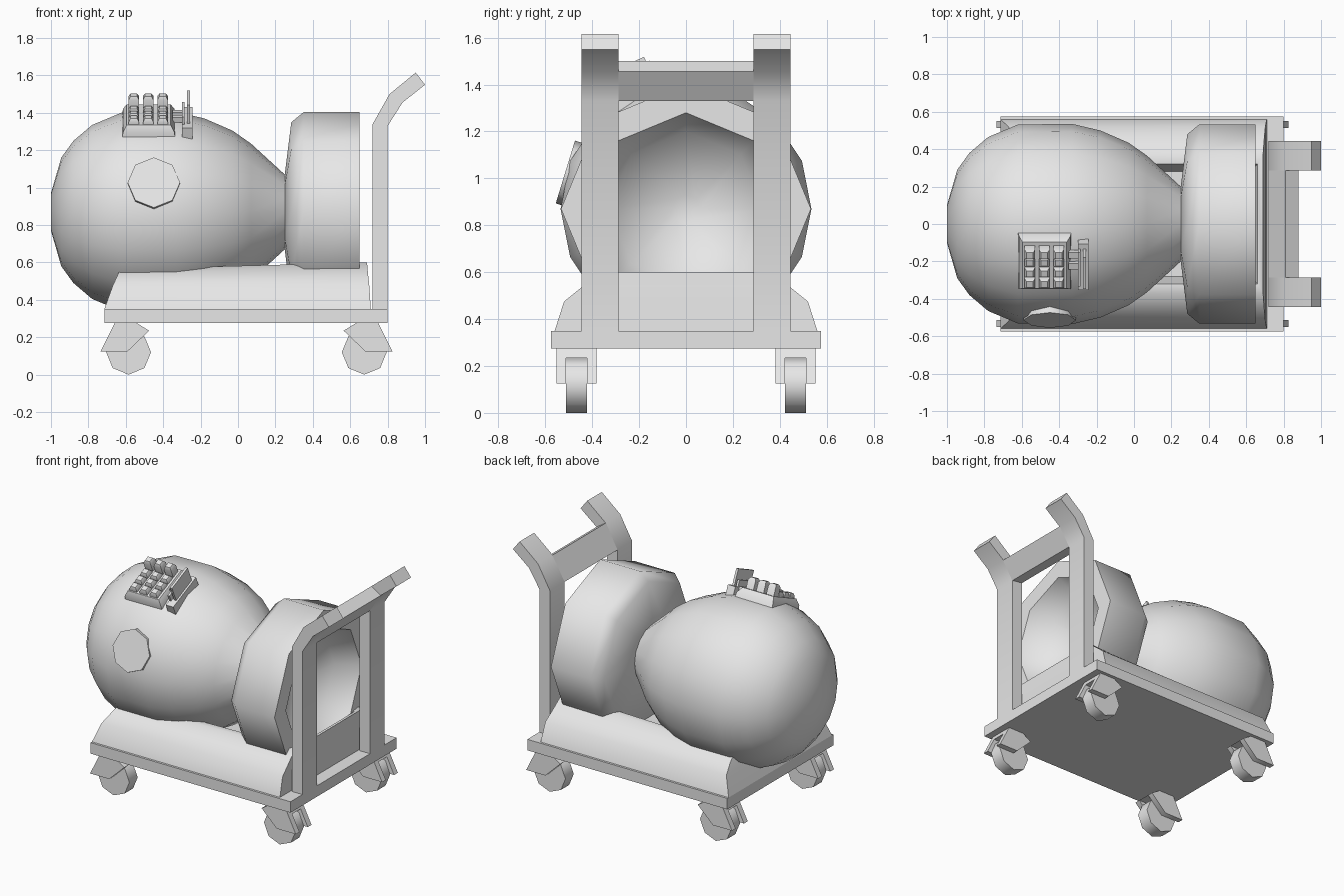
import bpy, bmesh
from math import sin, cos, pi, radians
from mathutils import Matrix, Vector

cube = bpy.data.objects.get("Cube")
if cube:
    bpy.data.objects.remove(cube, do_unlink=True)

grey = bpy.data.materials.new("plain grey")
grey.use_nodes = True
GREY = (0.8, 0.8, 0.8, 1)
grey.diffuse_color = GREY
grey.node_tree.nodes["Principled BSDF"].inputs["Base Color"].default_value = GREY


def loft(name, loops, matrix=Matrix()):
    """Skin a series of equal-length point loops and cap both ends."""
    bm = bmesh.new()
    rings = [[bm.verts.new(matrix @ Vector(p)) for p in loop] for loop in loops]
    n = len(rings[0])
    for a, b in zip(rings, rings[1:]):
        for i in range(n):
            j = (i + 1) % n
            bm.faces.new((a[i], a[j], b[j], b[i]))
    bm.faces.new(rings[0])
    bm.faces.new(rings[-1])
    bmesh.ops.recalc_face_normals(bm, faces=bm.faces)
    mesh = bpy.data.meshes.new(name)
    bm.to_mesh(mesh)
    bm.free()
    mesh.materials.append(grey)
    obj = bpy.data.objects.new(name, mesh)
    bpy.context.collection.objects.link(obj)
    bpy.ops.object.select_all(action="DESELECT")
    obj.select_set(True)
    bpy.context.view_layer.objects.active = obj
    bpy.ops.object.shade_smooth_by_angle(angle=radians(50))
    return obj


def rect(x0, x1, y0, y1, z):
    return [(x0, y0, z), (x1, y0, z), (x1, y1, z), (x0, y1, z)]


def box(name, x0, x1, y0, y1, z0, z1, matrix=Matrix()):
    return loft(name, [rect(x0, x1, y0, y1, z) for z in (z0, z1)], matrix)


def prism(name, profile, y0, y1):
    return loft(name, [[(x, y, z) for x, z in profile] for y in (y0, y1)])


AXIS = Matrix.Translation((0, 0, 0.87))


def revolve(name, profile, sides):
    """Turn an (x, radius) profile around the lengthwise axis."""
    turns = [2 * pi * i / sides for i in range(sides)]
    return loft(name, [[(x, r * sin(a), r * cos(a)) for a in turns]
                       for x, r in profile], AXIS)


# Round body with tapering neck, and the hollow flared end
revolve("body", [(-1, 0.1), (-0.945, 0.29), (-0.88, 0.38), (-0.78, 0.465),
                 (-0.62, 0.532), (-0.33, 0.535), (-0.18, 0.5), (-0.03, 0.435),
                 (0.07, 0.365), (0.25, 0.2), (0.3, 0.17)], 16)
revolve("flared_end", [(0.25, 0.17), (0.25, 0.2), (0.285, 0.48), (0.35, 0.533),
                       (0.65, 0.533), (0.65, 0.41), (0.5, 0.33), (0.4, 0.06)], 8)

# Flat round patch on the front of the body
tilt = AXIS @ Matrix.Rotation(radians(73), 4, "X")
loft("side_patch", [[(-0.45 + 0.14 * cos(i * pi / 4), 0.14 * sin(i * pi / 4), r)
                     for i in range(8)] for r in (0.5, 0.538)], tilt)

# Cart deck and padded cradle
box("deck", -0.715, 0.8, -0.575, 0.575, 0.275, 0.35)
steps = [(-0.715, 0.71, 0.56, 0.35, 0.35), (-0.67, 0.702, 0.52, 0.475, 0.475),
         (-0.645, 0.695, 0.44, 0.53, 0.54), (-0.63, 0.69, 0.37, 0.565, 0.6),
         (-0.58, 0.66, 0.32, 0.565, 0.59), (-0.54, 0.62, 0.28, 0.42, 0.42)]
loft("cradle", [[(x0, -y, z0), (x1, -y, z1), (x1, y, z1), (x0, y, z0)]
                for x0, x1, y, z0, z1 in steps])

# Push handle: two bent posts and a cross bar
post = [(0.72, 0.35), (0.72, 1.34), (0.81, 1.5), (0.95, 1.615),
        (1.0, 1.55), (0.88, 1.455), (0.8, 1.33), (0.8, 0.35)]
prism("right_post", post, -0.445, -0.287)
prism("left_post", post, 0.287, 0.445)
prism("cross_bar", [post[1], post[2], post[5], post[6]], -0.29, 0.29)

# Casters: octagonal wheel between two fork plates under a bridge
fork = [(-0.15, 0.125), (-0.075, 0.275), (0.045, 0.275), (0.11, 0.235), (-0.005, 0.125)]
bridge = [(-0.095, 0.235), (-0.075, 0.275), (0.045, 0.275), (0.11, 0.235)]
for end, cx, sx in (("rear", -0.585, 1), ("handle", 0.675, -1)):
    for side, cy in (("right", -0.467), ("left", 0.467)):
        tag = f"{end}_{side}_caster"
        place = lambda pts: [(cx + sx * x, z) for x, z in pts]
        wheel = [(0.12 * sin(i * pi / 4), 0.12 + 0.12 * cos(i * pi / 4)) for i in range(8)]
        prism(tag + "_wheel", place(wheel), cy - 0.045, cy + 0.045)
        prism(tag + "_bridge", place(bridge), cy - 0.05, cy + 0.05)
        for s in (-1, 1):
            prism(tag + "_fork", place(fork), cy + s * 0.045, cy + s * 0.085)

# Tilted keypad on the upper front of the body
pad = AXIS @ Matrix.Rotation(radians(24), 4, "X")
loft("keypad_base", [rect(-0.62, -0.335, -0.15, 0.17, 0.49),
                     rect(-0.615, -0.34, -0.145, 0.165, 0.53),
                     rect(-0.595, -0.36, -0.125, 0.145, 0.565)], pad)
for col in range(3):
    for row in range(4):
        x, v = -0.557 + 0.077 * col, -0.09 + 0.063 * row
        top = 0.64 if row == 3 else 0.595
        loft("key", [rect(x - h, x + h, v - h, v + h, r) for h, r in
                     ((0.028, 0.55), (0.028, top - 0.018), (0.018, top))], pad)

# Holder beside the keypad with an upright plate
for v in (0.0, 0.065):
    box("holder_link", -0.35, -0.29, v - 0.018, v + 0.018, 0.53, 0.56, pad)
box("holder", -0.3, -0.243, -0.14, 0.13, 0.48, 0.555, pad)
box("holder_front_lip", -0.3, -0.285, -0.1, 0.1, 0.55, 0.6, pad)
box("upright_plate", -0.272, -0.256, -0.085, 0.1, 0.55, 0.665, pad)
